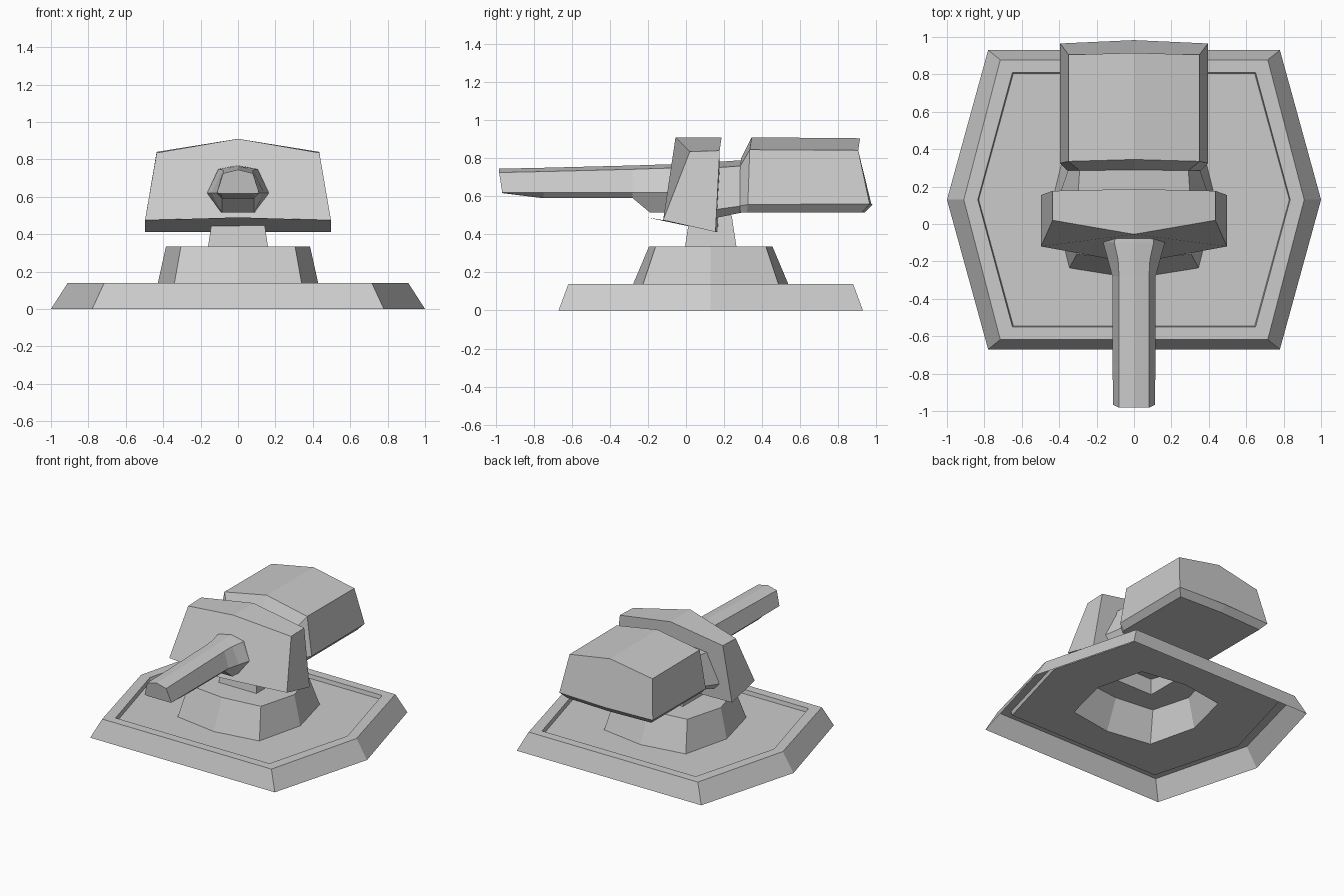
import bpy, bmesh


def loft(name, sections, caps=True):
    """Skin closed cross-sections, with optional end caps."""
    bm = bmesh.new()
    rings = [[bm.verts.new(p) for p in s] for s in sections]
    n = len(rings[0])
    for a, b in zip(rings, rings[1:]):
        for i in range(n):
            j = (i + 1) % n
            bm.faces.new((a[i], a[j], b[j], b[i]))
    if caps:
        bm.faces.new(rings[0][::-1])
        bm.faces.new(rings[-1])
    bmesh.ops.remove_doubles(bm, verts=bm.verts[:], dist=0.0001)
    bmesh.ops.recalc_face_normals(bm, faces=bm.faces[:])
    mesh = bpy.data.meshes.new(name)
    bm.to_mesh(mesh)
    bm.free()
    obj = bpy.data.objects.new(name, mesh)
    bpy.context.collection.objects.link(obj)
    return obj


def mirrored(half):
    """Complete a half section (x >= 0) running from top to bottom."""
    return half + [(-x, y, z) for x, y, z in reversed(half) if x > 0]


def plan(side, corner, depth, mid, z, cy=0.13):
    """Horizontal outline: side points, four corners, front/back midpoints."""
    return mirrored([(0, cy + mid, z), (corner, cy + depth, z), (side, cy, z),
                     (corner, cy - depth, z), (0, cy - mid, z)])


# Base plate with sunken floor, an open shell below
loft("base_plate", [
    plan(1.0, 0.78, 0.80, 0.80, 0),
    plan(0.91, 0.715, 0.748, 0.748, 0.14),
    plan(0.835, 0.65, 0.68, 0.68, 0.14),
    plan(0.83, 0.645, 0.675, 0.675, 0.11),
    plan(0.435, 0.345, 0.365, 0.42, 0.11),
], False)

# Pedestal and neck, hollow
loft("pedestal", [
    plan(0.435, 0.345, 0.365, 0.42, 0.11),
    plan(0.385, 0.305, 0.29, 0.325, 0.335),
    plan(0.16, 0.16, 0.135, 0.135, 0.335),
    plan(0.135, 0.135, 0.11, 0.11, 0.5),
], False)

# Front shield, with a centre ridge
loft("front_shield", [
    mirrored([(0, -0.055, 0.91), (0.435, 0.02, 0.835),
              (0.497, -0.12, 0.475), (0, -0.21, 0.49)]),
    mirrored([(0, 0.187, 0.91), (0.435, 0.177, 0.84),
              (0.497, 0.155, 0.413), (0, 0.17, 0.413)]),
])

# Link between shield and rear housing
loft("turret_link", [
    mirrored([(0, 0.15, 0.78), (0.30, 0.15, 0.75), (0.40, 0.15, 0.53),
              (0.36, 0.15, 0.485), (0, 0.15, 0.485)]),
    mirrored([(0, 0.295, 0.79), (0.29, 0.295, 0.76), (0.35, 0.295, 0.55),
              (0.32, 0.295, 0.515), (0, 0.295, 0.515)]),
])

# Rear housing: chamfered front and belly, slanted back
back_top = [(0, 0.915, 0.905), (0.35, 0.905, 0.842), (0.395, 0.965, 0.56)]
loft("rear_housing", [
    mirrored([(0, 0.29, 0.80), (0.29, 0.285, 0.76), (0.355, 0.285, 0.55),
              (0.34, 0.285, 0.515), (0, 0.285, 0.515)]),
    mirrored([(0, 0.345, 0.91), (0.35, 0.335, 0.845), (0.395, 0.325, 0.557),
              (0.355, 0.32, 0.515), (0, 0.32, 0.515)]),
    mirrored(back_top + [(0.355, 0.925, 0.515), (0, 0.94, 0.515)]),
    mirrored(back_top + [(0.2, 0.974, 0.56), (0, 0.983, 0.56)]),
])


# Barrel with a flared collar at the shield
def barrel_section(y, top, shoulder, side, bottom, under, tip=0.0):
    return mirrored([(0, y - tip, top), (shoulder, y - tip, top - 0.02), (side, y, 0.62),
                     (under, y, bottom), (0, y, bottom)])


loft("barrel", [
    barrel_section(-0.966, 0.745, 0.08, 0.113, 0.617, 0.09, 0.016),
    barrel_section(-0.75, 0.75, 0.08, 0.114, 0.59, 0.085),
    barrel_section(-0.28, 0.762, 0.08, 0.116, 0.59, 0.085),
    barrel_section(-0.19, 0.765, 0.085, 0.14, 0.515, 0.085),
    barrel_section(-0.10, 0.768, 0.105, 0.165, 0.515, 0.09),
    barrel_section(-0.02, 0.768, 0.105, 0.165, 0.515, 0.09),
])
